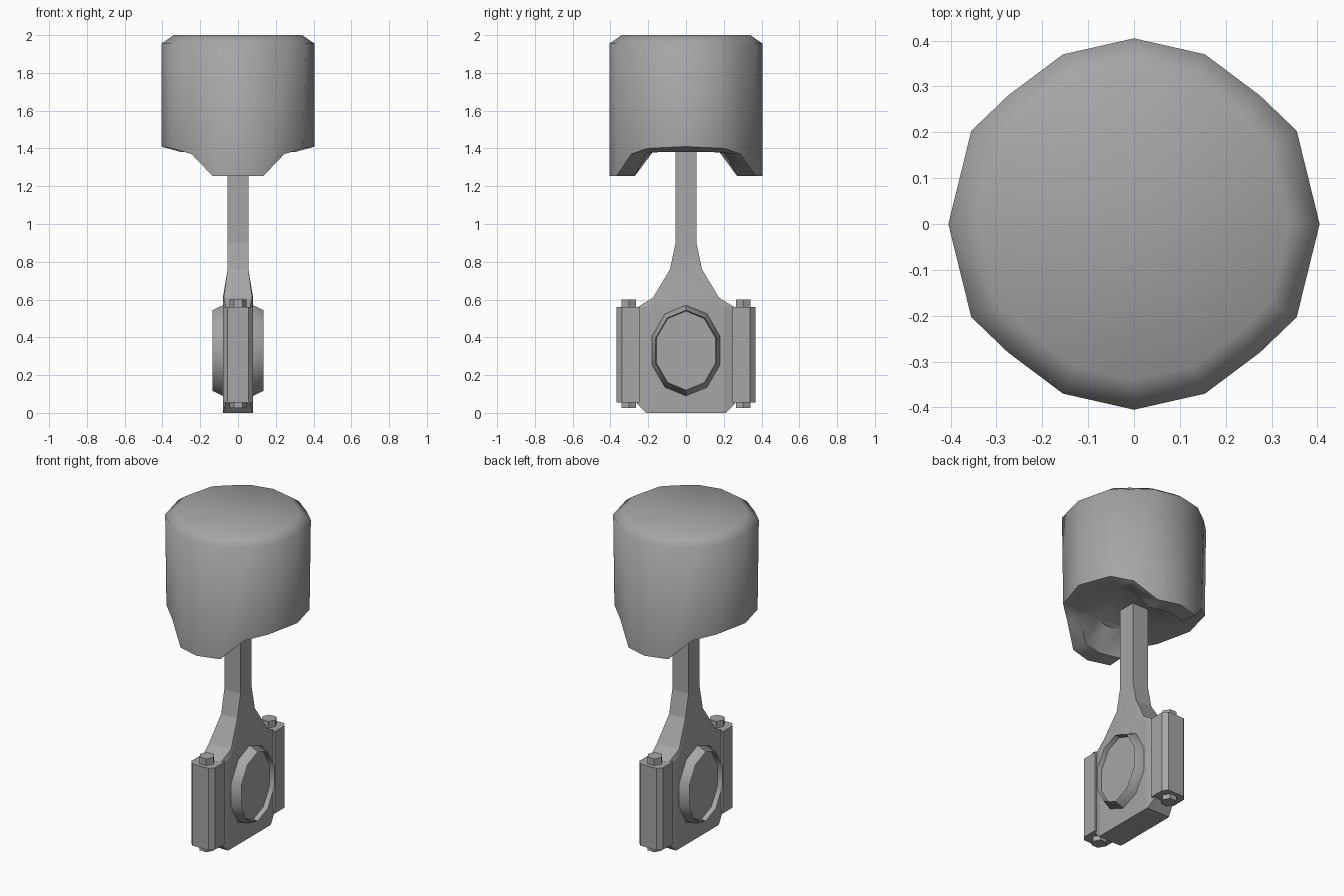
import bpy, bmesh, math

cube = bpy.data.objects.get("Cube")
if cube:
    bpy.data.objects.remove(cube, do_unlink=True)

steel = bpy.data.materials.new("grey steel")
steel.use_nodes = True
GREY = (0.38, 0.38, 0.38, 1)
steel.diffuse_color = GREY
steel.node_tree.nodes["Principled BSDF"].inputs["Base Color"].default_value = GREY


def loft(name, rings, angle=25):
    """Skin a list of closed rings, cap both ends and shade by angle."""
    bm = bmesh.new()
    loops = [[bm.verts.new(p) for p in ring] for ring in rings]
    n = len(loops[0])
    for a, b in zip(loops, loops[1:]):
        for i in range(n):
            j = (i + 1) % n
            bm.faces.new((a[i], a[j], b[j], b[i]))
    bm.faces.new(loops[0])
    bm.faces.new(loops[-1])
    bmesh.ops.recalc_face_normals(bm, faces=bm.faces)
    mesh = bpy.data.meshes.new(name)
    bm.to_mesh(mesh)
    bm.free()
    mesh.materials.append(steel)
    obj = bpy.data.objects.new(name, mesh)
    bpy.context.collection.objects.link(obj)
    bpy.ops.object.select_all(action='DESELECT')
    obj.select_set(True)
    bpy.context.view_layer.objects.active = obj
    bpy.ops.object.shade_smooth_by_angle(angle=math.radians(angle))
    return obj


def mirror_ring(quarter):
    """Mirror a quarter outline, running from the y axis to the x axis."""
    half = quarter + [(x, -y, z) for x, y, z in quarter[-2::-1]]
    return half + [(-x, y, z) for x, y, z in half[-2:0:-1]]


def scaled(quarter, s, z):
    return [(x * s, y * s, z) for x, y, _ in quarter]


# Piston head: domed edge, arched skirt and shallow hollow underside
wall = [(0, .405, 1.955), (.155, .37, 1.955), (.275, .28, 1.955),
        (.355, .203, 1.955), (.405, 0, 1.955)]
skirt = [(0, .405, 1.255), (.135, .367, 1.255), (.245, .29, 1.37),
         (.345, .205, 1.40), (.405, 0, 1.41)]
lip = [(0, .30, 1.255), (.125, .27, 1.255), (.215, .21, 1.375),
       (.27, .15, 1.38), (.30, 0, 1.38)]
head = [scaled(wall, .84, 2), wall, skirt, lip, scaled(wall, .58, 1.40)]
loft("piston_head", [mirror_ring(q) for q in head], 60)

# Connecting rod: z, half depth in y, flat part of it, half width, edge half width
sections = [(1.42, .055, .04, .055, .055), (.90, .055, .04, .055, .055),
            (.76, .085, .06, .055, .055), (.61, .175, .15, .08, .075),
            (.56, .255, .205, .08, .065), (.05, .26, .205, .08, .065),
            (0, .21, .195, .08, .078)]
rod = []
for z, depth, flat, wide, edge in sections:
    rod.append([(edge, depth, z), (wide, flat, z), (wide, -flat, z), (edge, -depth, z),
                (-edge, -depth, z), (-wide, -flat, z), (-wide, flat, z), (-edge, depth, z)])
loft("connecting_rod", rod, 10)


# Bearing bosses: tapered faceted rims with a recessed face
def oval(x, s):
    turns = [math.tau * i / 10 for i in range(10)]
    return [(x, .19 * s * math.sin(t), .33 + .24 * s * math.cos(t)) for t in turns]


for side, label in ((1, "left"), (-1, "right")):
    rings = [oval(side * x, s) for x, s in ((.05, 1), (.08, 1), (.135, .89), (.105, .87))]
    loft(label + "_bearing_boss", rings, 40)


# Bolt housings with chamfered outer corners, and hexagonal bolts
def hexagon(y, z, r=.045):
    return [(r * math.cos(math.tau * i / 6), y + r * math.sin(math.tau * i / 6), z)
            for i in range(6)]


for side, label in ((1, "back"), (-1, "front")):
    outline = [(.08, .245), (.08, .34), (.055, .367),
               (-.055, .367), (-.08, .34), (-.08, .245)]
    loft(label + "_bolt_housing",
         [[(x, side * y, z) for x, y in outline] for z in (.055, .56)], 10)
    loft(label + "_bolt_head", [hexagon(side * .303, z) for z in (.55, .6)], 10)
    loft(label + "_bolt_nut", [hexagon(side * .303, z) for z in (.025, .06)], 10)
